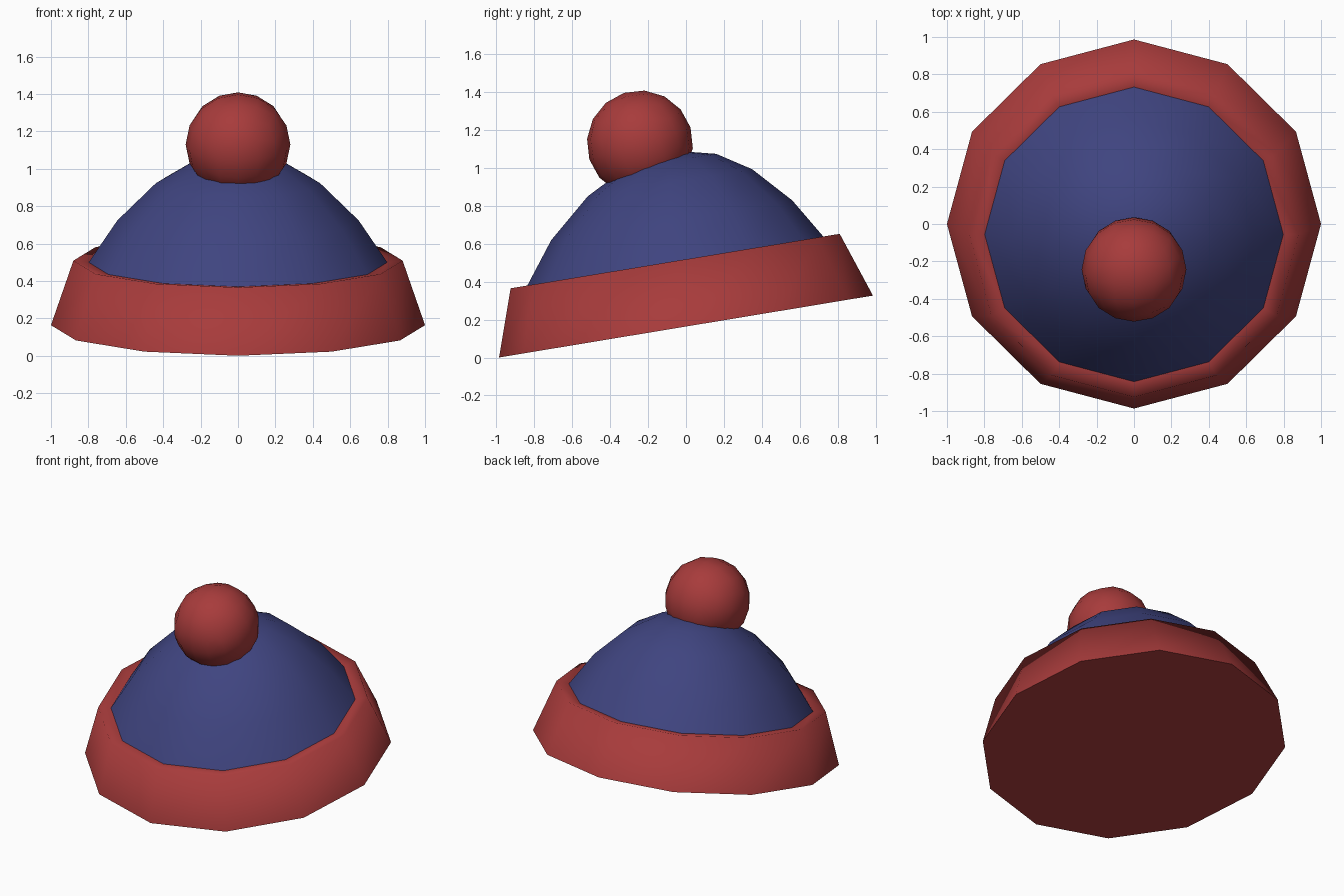
import bpy, bmesh, math
from mathutils import Matrix

cube = bpy.data.objects.get("Cube")
if cube:
    bpy.data.objects.remove(cube, do_unlink=True)

SIDES = 12
TILT = math.radians(9.4)
# the whole hat tips forward around the centre of its base
LEAN = Matrix.Translation((0, 0, 0.164)) @ Matrix.Rotation(TILT, 4, 'X')


def material(name, rgb):
    m = bpy.data.materials.new(name)
    m.use_nodes = True
    color = (*rgb, 1)
    m.diffuse_color = color
    bsdf = next(n for n in m.node_tree.nodes if n.type == 'BSDF_PRINCIPLED')
    bsdf.inputs["Base Color"].default_value = color
    return m


red = material("wool red", (0.39, 0.044, 0.044))
blue = material("wool blue", (0.05, 0.058, 0.215))


def finish(name, bm, mat, matrix):
    for f in bm.faces:
        f.smooth = True
    bm.transform(matrix)
    bmesh.ops.recalc_face_normals(bm, faces=bm.faces[:])
    me = bpy.data.meshes.new(name)
    bm.to_mesh(me)
    bm.free()
    me.materials.append(mat)
    ob = bpy.data.objects.new(name, me)
    bpy.context.collection.objects.link(ob)
    return ob


def rings(bm, profile):
    """Stack rings given as (radius, height, backward shift)."""
    loops = []
    for r, h, shift in profile:
        angles = [math.tau * i / SIDES for i in range(SIDES)]
        loops.append([bm.verts.new((r * math.cos(a), r * math.sin(a) + shift, h)) for a in angles])
    for low, high in zip(loops, loops[1:]):
        for i in range(SIDES):
            j = (i + 1) % SIDES
            bm.faces.new((low[i], low[j], high[j], high[i]))
    return loops


# folded brim with a flat closed underside and a soft upper lip
bm = bmesh.new()
loops = rings(bm, [(1.0, 0, 0), (0.88, 0.35, 0), (0.795, 0.34, 0)])
base = bm.faces.new(loops[0])
for e in base.edges:
    e.smooth = False
finish("brim", bm, red, LEAN)

# crown, drooping slightly backwards towards its tip
bm = bmesh.new()
loops = rings(bm, [(0.80, 0.338, 0), (0.645, 0.565, 0.017),
                   (0.44, 0.762, 0.04), (0.246, 0.873, 0.06)])
tip = bm.verts.new((0, 0.07, 0.93))
for i in range(SIDES):
    bm.faces.new((loops[-1][i], loops[-1][(i + 1) % SIDES], tip))
finish("crown", bm, blue, LEAN)

# round pompom made from a subdivided cube
bm = bmesh.new()
bmesh.ops.create_cube(bm, size=2)
bmesh.ops.subdivide_edges(bm, edges=bm.edges[:], cuts=3, use_grid_fill=True)
for v in bm.verts:
    v.co = [math.tan(c * math.pi / 4) for c in v.co]
    v.co = v.co.normalized() * 0.28
finish("pompom", bm, red,
       Matrix.Translation((0, -0.243, 1.13)) @ Matrix.Rotation(math.radians(17.5), 4, 'X'))
